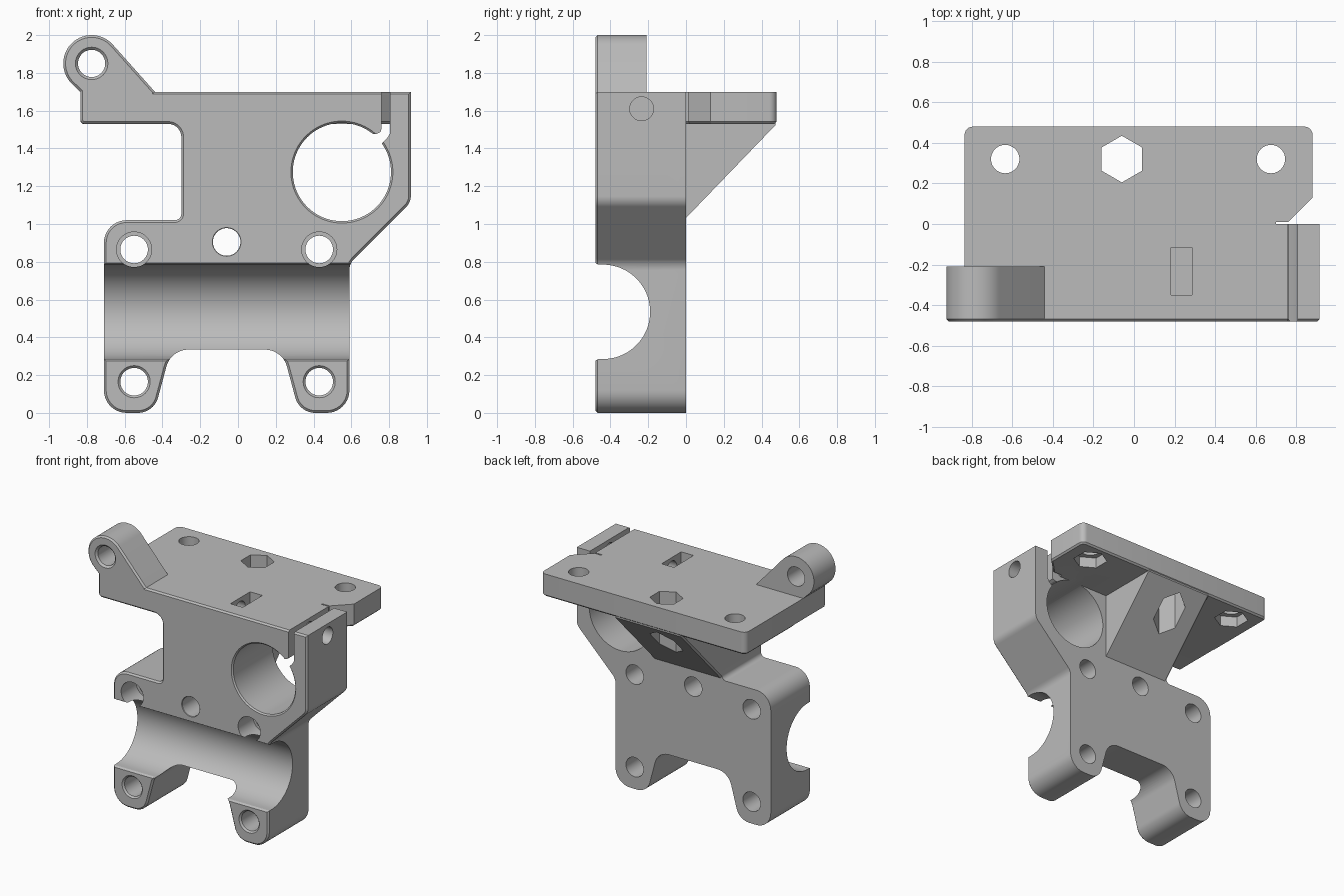
import bpy, bmesh, math
from math import sin, cos, pi
from mathutils import Vector

cube = bpy.data.objects.get("Cube")
if cube:
    bpy.data.objects.remove(cube)

grey = bpy.data.materials.new("plain grey")
grey.use_nodes = True
grey.diffuse_color = (0.5, 0.5, 0.5, 1)
grey.node_tree.nodes["Principled BSDF"].inputs["Base Color"].default_value = (0.5, 0.5, 0.5, 1)


def rounded(corners, steps=10):
    """Outline from (u, v, radius) corners, each filleted by its radius."""
    out = []
    for i, (u, v, r) in enumerate(corners):
        p = Vector((u, v))
        if r == 0:
            out.append((u, v))
            continue
        a = (Vector(corners[i - 1][:2]) - p).normalized()
        b = (Vector(corners[(i + 1) % len(corners)][:2]) - p).normalized()
        half = a.angle(b) / 2
        centre = p + (a + b).normalized() * (r / sin(half))
        start = p + a * (r / math.tan(half)) - centre
        end = p + b * (r / math.tan(half)) - centre
        sweep = start.angle_signed(end)
        for k in range(steps + 1):
            t = -sweep * k / steps
            out.append((centre.x + start.x * cos(t) - start.y * sin(t),
                        centre.y + start.x * sin(t) + start.y * cos(t)))
    return out


def ring(u, v, r, n=48, turn=0.0):
    return [(u + r * cos(turn + 2 * pi * i / n), v + r * sin(turn + 2 * pi * i / n))
            for i in range(n)]


def prism(name, outline, axis, lo, hi, edge=0.0, end_outline=None):
    """Extrude an outline along an axis; edge chamfers the rim at lo."""
    place = {"x": lambda p, d: (d, p[0], p[1]),
             "y": lambda p, d: (p[0], d, p[1]),
             "z": lambda p, d: (p[0], p[1], d)}[axis]
    bm = bmesh.new()
    first = [bm.verts.new(place(p, lo)) for p in outline]
    last = [bm.verts.new(place(p, hi)) for p in (end_outline or outline)]
    cap = bm.faces.new(first)
    bm.faces.new(last[::-1])
    n = len(first)
    for i in range(n):
        j = (i + 1) % n
        bm.faces.new((first[j], first[i], last[i], last[j]))
    bmesh.ops.recalc_face_normals(bm, faces=bm.faces)
    if edge:
        bmesh.ops.bevel(bm, geom=list(cap.edges), offset=edge, segments=1,
                        affect='EDGES', clamp_overlap=False)
    mesh = bpy.data.meshes.new(name)
    bm.to_mesh(mesh)
    bm.free()
    mesh.materials.append(grey)
    obj = bpy.data.objects.new(name, mesh)
    bpy.context.collection.objects.link(obj)
    return obj


def combine(target, other, operation):
    mod = target.modifiers.new("combine", 'BOOLEAN')
    mod.operation, mod.solver, mod.object = operation, 'EXACT', other
    bpy.context.view_layer.objects.active = target
    bpy.ops.object.modifier_apply(modifier=mod.name)
    bpy.data.objects.remove(other)


FRONT = -0.48

# Main block with two legs and a stepped left side
bracket = prism("bracket_body", rounded([
    (-0.71, 0, 0.12), (-0.445, 0, 0.11), (-0.355, 0.335, 0.12),
    (0.235, 0.335, 0.12), (0.325, 0, 0.11), (0.59, 0, 0.12),
    (0.59, 0.79, 0.08), (0.915, 1.115, 0.08), (0.915, 1.7, 0),
    (-0.835, 1.7, 0), (-0.835, 1.53, 0.025), (-0.3, 1.53, 0.07),
    (-0.3, 1.02, 0.035), (-0.71, 1.02, 0.12)]), "y", FRONT, 0, 0.012)

# Ear: round lug tangent to a sloping web
lug = [(-0.775 + 0.15 * cos(math.radians(a)), 1.85 + 0.15 * sin(math.radians(a)))
       for a in range(42, 226, 6)]
ear = prism("ear", lug + [(-0.835, 1.7), (-0.835, 1.6), (-0.45, 1.6), (-0.44, 1.7)],
            "y", FRONT, -0.21, 0.012)

# Rear shelf and the gusset beneath it
shelf = prism("shelf", rounded([
    (-0.835, -0.1, 0), (0.7, -0.1, 0), (0.7, 0.01, 0), (0.76, 0.01, 0), (0.88, 0.13, 0),
    (0.88, 0.48, 0.04), (-0.835, 0.48, 0.04)], 6), "z", 1.53, 1.7, 0.012)
gusset = prism("gusset", [(-0.05, 0.98), (0.475, 1.525), (0.475, 1.56), (-0.05, 1.56)],
               "x", -0.3, 0.26, 0.012)
for part in (ear, shelf, gusset):
    combine(bracket, part, 'UNION')


def cut(outline, axis, lo, hi, end_outline=None):
    combine(bracket, prism("cutter", outline, axis, lo, hi, 0, end_outline), 'DIFFERENCE')


def front_hole(x, z, r, back=0.1, sink=0.012):
    cut(ring(x, z, r), "y", -0.6, back)
    cut(ring(x, z, r + sink + 0.01), "y", FRONT - 0.01, FRONT + sink, ring(x, z, r))


# Half-round channel across the legs
channel = [(-0.44 + 0.25 * cos(math.radians(a)), 0.535 + 0.25 * sin(math.radians(a)))
           for a in range(-90, 91, 4)]
cut(channel + [(-0.465, 0.785), (-0.49, 0.8), (-0.6, 0.8),
               (-0.6, 0.27), (-0.49, 0.27), (-0.465, 0.285)], "x", -0.9, 0.75)

# Large clamp bore and its slot
cut(ring(0.55, 1.275, 0.26, 80), "y", -0.6, 0.05)
cut(ring(0.55, 1.275, 0.28, 80), "y", FRONT - 0.01, FRONT + 0.01, ring(0.55, 1.275, 0.26, 80))
cut([(0.76, 1.75), (0.805, 1.75), (0.805, 1.48), (0.79, 1.455), (0.755, 1.42), (0.69, 1.43),
     (0.695, 1.49), (0.715, 1.477), (0.735, 1.477), (0.755, 1.487), (0.76, 1.505)],
    "y", -0.6, 0.01)

# Mounting holes, the upper pair with counterbores
for x in (-0.55, 0.43):
    front_hole(x, 0.165, 0.073)
    front_hole(x, 0.865, 0.073)
    cut(ring(x, 0.865, 0.093), "y", -0.6, -0.3)
front_hole(-0.06, 0.905, 0.073, sink=0.003)
front_hole(-0.775, 1.85, 0.072, back=-0.1, sink=0.014)

# Shelf holes with nut traps underneath, and a hexagonal shaft through the gusset
for x in (-0.635, 0.675):
    cut(ring(x, 0.32, 0.07), "z", 1.4, 1.8)
    cut(ring(x, 0.32, 0.12, 6, pi / 6), "z", 1.4, 1.61)
cut(ring(-0.06, 0.32, 0.115, 6, pi / 6), "z", 1, 1.8)

# Clamp screw hole and captive nut pocket
cut(ring(-0.235, 1.61, 0.063), "x", 0.1, 1)
cut([(0.182, -0.35), (0.285, -0.35), (0.285, -0.115), (0.182, -0.115)], "z", 1.5, 1.8)

# Smooth curved walls, keep machined edges crisp
bpy.ops.object.select_all(action='DESELECT')
bracket.select_set(True)
bpy.context.view_layer.objects.active = bracket
bpy.ops.object.shade_smooth_by_angle(angle=math.radians(25))
